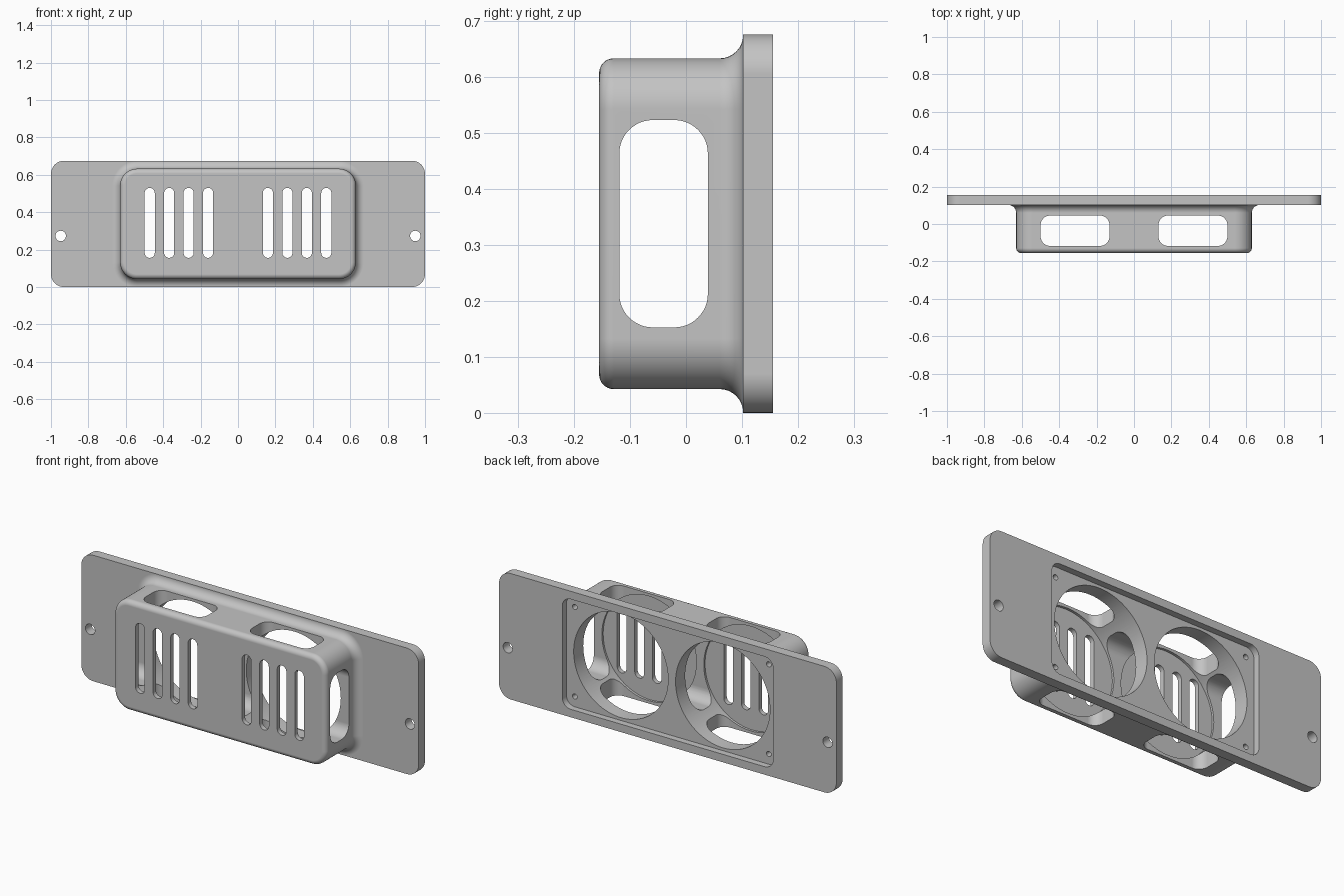
import bpy, bmesh, math

cube = bpy.data.objects.get("Cube")
if cube:
    bpy.data.objects.remove(cube, do_unlink=True)

MID = 0.3375          # mid height of the whole part
BACK = 0.155

grey = bpy.data.materials.new("matte_grey")
grey.use_nodes = True
grey.diffuse_color = (0.55, 0.55, 0.55, 1)
grey.node_tree.nodes["Principled BSDF"].inputs["Base Color"].default_value = (0.55, 0.55, 0.55, 1)


def outline(hw, hh, r, steps):
    """Rounded rectangle, or a slot or circle when r reaches the half size."""
    pts = []
    for k, (sx, sy) in enumerate([(1, 1), (-1, 1), (-1, -1), (1, -1)]):
        for i in range(steps + 1):
            a = math.pi / 2 * (k + i / steps)
            p = (sx * (hw - r) + r * math.cos(a), sy * (hh - r) + r * math.sin(a))
            if not pts or math.dist(p, pts[-1]) > 1e-5:
                pts.append(p)
    if math.dist(pts[0], pts[-1]) < 1e-5:
        pts.pop()
    return pts


def loft(name, axis, centre, rings, steps=12):
    """Skin rounded outlines (t, half width, half height, radius) along an axis."""
    place = {"x": lambda a, b, t: (t, a, b),
             "y": lambda a, b, t: (a, t, b),
             "z": lambda a, b, t: (a, b, t)}[axis]
    bm = bmesh.new()
    loops = []
    for t, hw, hh, r in rings:
        loops.append([bm.verts.new(place(a + centre[0], b + centre[1], t))
                      for a, b in outline(hw, hh, r, steps)])
    n = len(loops[0])
    for lo, hi in zip(loops, loops[1:]):
        for i in range(n):
            j = (i + 1) % n
            bm.faces.new((lo[i], lo[j], hi[j], hi[i]))
    bm.faces.new(loops[0])
    bm.faces.new(loops[-1])
    bmesh.ops.recalc_face_normals(bm, faces=bm.faces[:])
    mesh = bpy.data.meshes.new(name)
    bm.to_mesh(mesh)
    bm.free()
    mesh.materials.append(grey)
    obj = bpy.data.objects.new(name, mesh)
    bpy.context.collection.objects.link(obj)
    return obj


def prism(name, axis, centre, span, hw, hh, r, steps=12):
    return loft(name, axis, centre, [(t, hw, hh, r) for t in span], steps)


def combine(target, tool, operation):
    bpy.context.view_layer.objects.active = target
    mod = target.modifiers.new("bool", "BOOLEAN")
    mod.operation = operation
    mod.solver = "EXACT"
    mod.object = tool
    bpy.ops.object.modifier_apply(modifier=mod.name)
    bpy.data.objects.remove(tool, do_unlink=True)


# Raised housing: rounded front edge, straight wall, flared foot
HW, HH, R = 0.63, 0.295, 0.09
EDGE, FLARE = 0.026, 0.042
N = 8
rings = []
for i in range(N + 1):
    a = math.pi / 2 * i / N
    d = -EDGE * (1 - math.sin(a))
    rings.append((-BACK + EDGE * (1 - math.cos(a)), HW + d, HH + d, R + d))
for i in range(N + 1):
    a = math.pi / 2 * i / N
    d = FLARE * (1 - math.cos(a))
    rings.append((0.102 - FLARE + FLARE * math.sin(a), HW + d, HH + d, R + d))
rings.append((0.125, HW + FLARE, HH + FLARE, R + FLARE))
housing = loft("vent_housing", "y", (0, MID), rings)

# Mounting plate
plate = prism("mounting_plate", "y", (0, MID), (0.102, BACK), 1.0, MID, 0.07)
combine(housing, plate, "UNION")

cutters = []
# Shallow recess in the back
cutters.append(prism("recess", "y", (0, MID), (0.12, 0.3), 0.625, 0.295, 0.05))
# Side windows pass through the full width
cutters.append(prism("side_window", "x", (-0.04, MID), (-0.9, 0.9), 0.079, 0.185, 0.06))

for s in (-1, 1):
    # Round fan bores and the top and bottom windows
    cutters.append(prism("fan_bore", "y", (s * 0.302, MID), (-0.13, 0.3), 0.28, 0.28, 0.28, 24))
    cutters.append(prism("top_window", "z", (s * 0.315, -0.036), (-0.3, 1), 0.184, 0.081, 0.05))
    # Front slots
    for i in range(4):
        x = s * (0.16 + 0.104 * i)
        cutters.append(prism("slot", "y", (x, 0.343), (-0.3, -0.06), 0.027, 0.187, 0.027, 8))
    # Mounting holes
    cutters.append(prism("screw_hole", "y", (s * 0.948, 0.273), (0, 0.3), 0.028, 0.028, 0.028, 8))
    # Small blind holes in the recess corners
    for v in (-1, 1):
        cutters.append(prism("pilot_hole", "y", (s * 0.575, MID + v * 0.24), (0.05, 0.3),
                             0.014, 0.014, 0.014, 6))

for c in cutters:
    combine(housing, c, "DIFFERENCE")

# Smooth curved walls, keep crisp edges
bpy.ops.object.select_all(action="DESELECT")
housing.select_set(True)
bpy.context.view_layer.objects.active = housing
bpy.ops.object.shade_smooth_by_angle(angle=math.radians(30))
weighted = housing.modifiers.new("weighted_normals", "WEIGHTED_NORMAL")
weighted.keep_sharp = True
